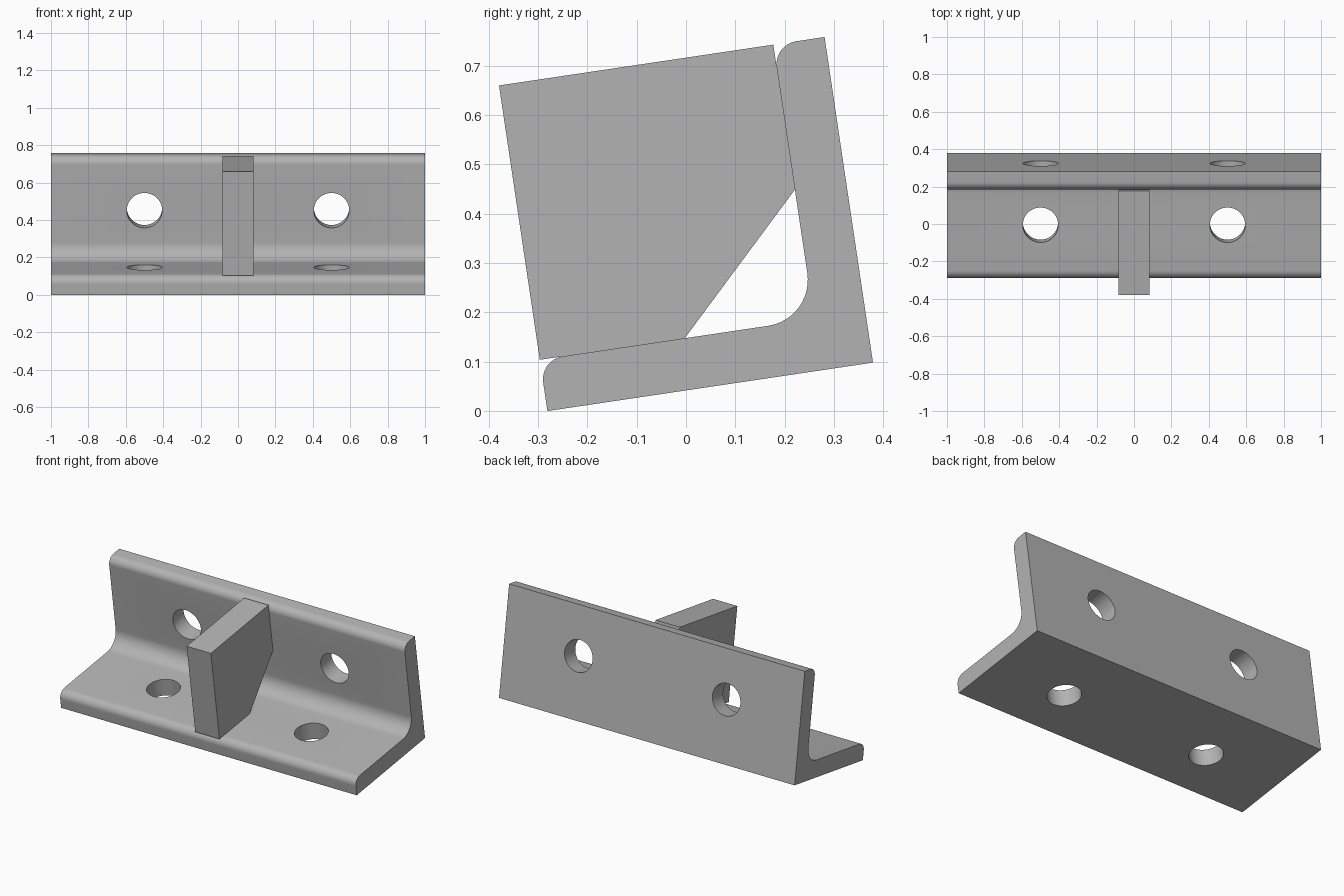
import bpy, bmesh
from math import sin, cos, pi, radians
from mathutils import Matrix

cube = bpy.data.objects.get("Cube")
if cube:
    bpy.data.objects.remove(cube, do_unlink=True)

LEG, THICK, TILT = 0.667, 0.105, radians(8.46)
TOE_R, ROOT_R = 0.047, 0.094
HOLE_X, HOLE_POS, HOLE_R = 0.5, 0.373, 0.0945
GUSSET_HALF, GUSSET_CUT = 0.082, 0.37

# The whole bracket leans back about its outer corner
TILT_MATRIX = (Matrix.Translation((0, LEG * (cos(TILT) + sin(TILT)) / 2, LEG * sin(TILT)))
               @ Matrix.Rotation(TILT, 4, 'X'))

steel = bpy.data.materials.new("grey_steel")
steel.use_nodes = True
GREY = (0.45, 0.45, 0.45, 1)
steel.diffuse_color = GREY
steel.node_tree.nodes["Principled BSDF"].inputs["Base Color"].default_value = GREY


def arc(cx, cy, r, start, end, steps=12):
    angles = [radians(start + (end - start) * i / steps) for i in range(steps + 1)]
    return [(cx + r * cos(a), cy + r * sin(a)) for a in angles]


def add_object(name, bm):
    bmesh.ops.recalc_face_normals(bm, faces=bm.faces)
    mesh = bpy.data.meshes.new(name)
    bm.to_mesh(mesh)
    bm.free()
    mesh.materials.append(steel)
    obj = bpy.data.objects.new(name, mesh)
    bpy.context.collection.objects.link(obj)
    obj.matrix_world = TILT_MATRIX
    return obj


def extrude_profile(name, profile, half):
    """Profile is (distance forward, height), extruded across x."""
    bm = bmesh.new()
    face = bm.faces.new([bm.verts.new((-half, -u, v)) for u, v in profile])
    side = bmesh.ops.extrude_face_region(bm, geom=[face])["geom"]
    moved = [g for g in side if isinstance(g, bmesh.types.BMVert)]
    bmesh.ops.translate(bm, verts=moved, vec=(2 * half, 0, 0))
    return add_object(name, bm)


# Angle section: rounded toes and a filleted root
toe = THICK - TOE_R
root = THICK + ROOT_R
section = [(0, 0), (LEG, 0)]
section += arc(LEG - TOE_R, toe, TOE_R, 0, 90)
section += arc(root, root, ROOT_R, 270, 180)
section += arc(toe, LEG - TOE_R, TOE_R, 0, 90)
section += [(0, LEG)]
angle_bar = extrude_profile("angle_bar", section, 1.0)

# Bolt holes: two through each leg
bm = bmesh.new()
for x in (-HOLE_X, HOLE_X):
    floor_hole = Matrix.Translation((x, -HOLE_POS, THICK / 2))
    wall_hole = Matrix.Translation((x, -THICK / 2, HOLE_POS)) @ Matrix.Rotation(pi / 2, 4, 'X')
    for place in (floor_hole, wall_hole):
        bmesh.ops.create_cone(bm, cap_ends=True, segments=48, radius1=HOLE_R,
                              radius2=HOLE_R, depth=THICK * 1.6, matrix=place)
cutter = add_object("hole_cutter", bm)
cutter.hide_render = True

bpy.ops.object.select_all(action='DESELECT')
bpy.context.view_layer.objects.active = angle_bar
angle_bar.select_set(True)
cut = angle_bar.modifiers.new("bolt_holes", 'BOOLEAN')
cut.operation = 'DIFFERENCE'
cut.solver = 'EXACT'
cut.object = cutter
bpy.ops.object.modifier_apply(modifier=cut.name)
bpy.data.objects.remove(cutter, do_unlink=True)
bpy.ops.object.shade_smooth_by_angle(angle=radians(30))

# Central gusset: square plate with the root corner cut away
gusset = [(GUSSET_CUT, THICK), (LEG, THICK), (LEG, LEG), (THICK, LEG), (THICK, GUSSET_CUT)]
extrude_profile("gusset_plate", gusset, GUSSET_HALF)
